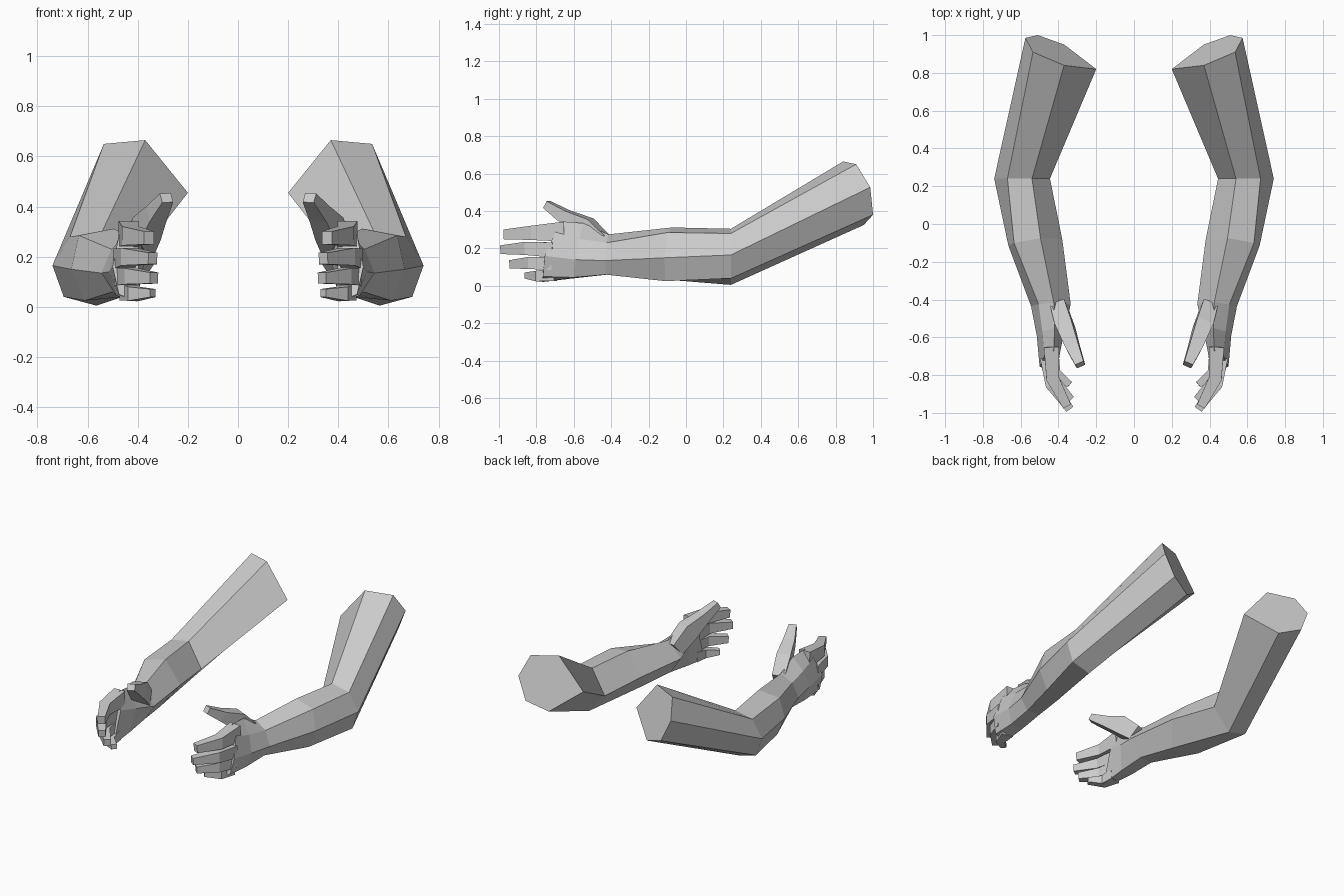
import bpy
import bmesh
from mathutils import Vector

default_cube = bpy.data.objects.get("Cube")
if default_cube:
    bpy.data.objects.remove(default_cube, do_unlink=True)

# One plain grey for everything
grey = bpy.data.materials.new("plain_grey")
grey.use_nodes = True
colour = (0.6, 0.6, 0.6, 1.0)
grey.diffuse_color = colour
grey.node_tree.nodes["Principled BSDF"].inputs["Base Color"].default_value = colour


def loft(name, rings, cap_start=True, cap_end=True):
    """Join matching rings with flat faces and mirror them to the other side."""
    bm = bmesh.new()
    loops = [[bm.verts.new(p) for p in ring] for ring in rings]
    for near, far in zip(loops, loops[1:]):
        count = len(near)
        for i in range(count):
            j = (i + 1) % count
            bm.faces.new((near[i], near[j], far[j], far[i]))
    if cap_start:
        bm.faces.new(loops[0][::-1])
    if cap_end:
        bm.faces.new(loops[-1])
    bmesh.ops.recalc_face_normals(bm, faces=bm.faces[:])
    mesh = bpy.data.meshes.new(name)
    bm.to_mesh(mesh)
    bm.free()
    mesh.materials.append(grey)
    obj = bpy.data.objects.new(name, mesh)
    bpy.context.scene.collection.objects.link(obj)
    mirror = obj.modifiers.new("other_side", "MIRROR")
    mirror.use_axis[0] = True
    mirror.use_mirror_merge = False
    return obj


def digit(name, path, sizes, up):
    """Four-sided tapering finger along a path; sizes are (half width, half height)."""
    path = [Vector(p) for p in path]
    rings = []
    for i, point in enumerate(path):
        along = (path[min(i + 1, len(path) - 1)] - path[max(i - 1, 0)]).normalized()
        side = along.cross(Vector(up)).normalized()
        top = side.cross(along).normalized()
        w, h = sizes[i]
        rings.append([point + side * (a * w) + top * (b * h)
                      for a, b in ((-1, -1), (1, -1), (1, 1), (-1, 1))])
    return loft(name, rings)


# Each ring runs: inner, top inner, top outer, outer, bottom outer, bottom inner
shoulder = [(.2, .82, .455), (.37, .84, .665), (.535, .91, .65),
            (.575, .985, .527), (.51, 1.0, .38), (.37, .95, .325)]
elbow = [(.445, .24, .14), (.54, .24, .305), (.67, .24, .28),
         (.74, .24, .165), (.695, .24, .04), (.565, .24, .005)]
forearm = [(.38, -.08, .17), (.495, -.075, .312), (.635, -.1, .285),
           (.665, -.115, .15), (.61, -.11, .025), (.46, -.19, .04)]
wrist = [(.335, -.425, .17), (.425, -.415, .275), (.505, -.425, .23),
         (.545, -.435, .135), (.5, -.43, .06), (.41, -.42, .06)]
palm = [(.37, -.57, .2), (.42, -.55, .335), (.485, -.57, .25),
        (.515, -.59, .14), (.485, -.6, .045), (.4, -.6, .04)]
knuckles = [(.395, -.7, .23), (.425, -.67, .345), (.475, -.7, .285),
            (.5, -.755, .16), (.475, -.765, .05), (.4, -.77, .02)]

loft("arms", [shoulder, elbow, forearm, wrist], cap_end=False)
loft("palms", [wrist, palm, knuckles], cap_start=False)

# Fingers curl inward towards the palm
up = (0, 0, 1)
digit("index_fingers",
      [(.437, -.65, .29), (.43, -.82, .283), (.355, -.965, .275)],
      [(.04, .053), (.034, .038), (.023, .026)], up)
digit("middle_fingers",
      [(.455, -.71, .192), (.435, -.85, .2), (.34, -.98, .193)],
      [(.042, .04), (.034, .035), (.022, .023)], up)
digit("ring_fingers",
      [(.455, -.71, .12), (.425, -.83, .122), (.335, -.93, .115)],
      [(.04, .035), (.032, .032), (.022, .022)], up)
digit("little_fingers",
      [(.435, -.7, .06), (.415, -.79, .052), (.34, -.85, .055)],
      [(.038, .034), (.028, .028), (.018, .016)], up)

# Thumb rises from the wrist and points up and inward
digit("thumbs",
      [(.395, -.44, .22), (.365, -.54, .31), (.325, -.65, .373), (.285, -.745, .435)],
      [(.04, .05), (.045, .058), (.036, .034), (.024, .021)], (.25, .5, 1))
